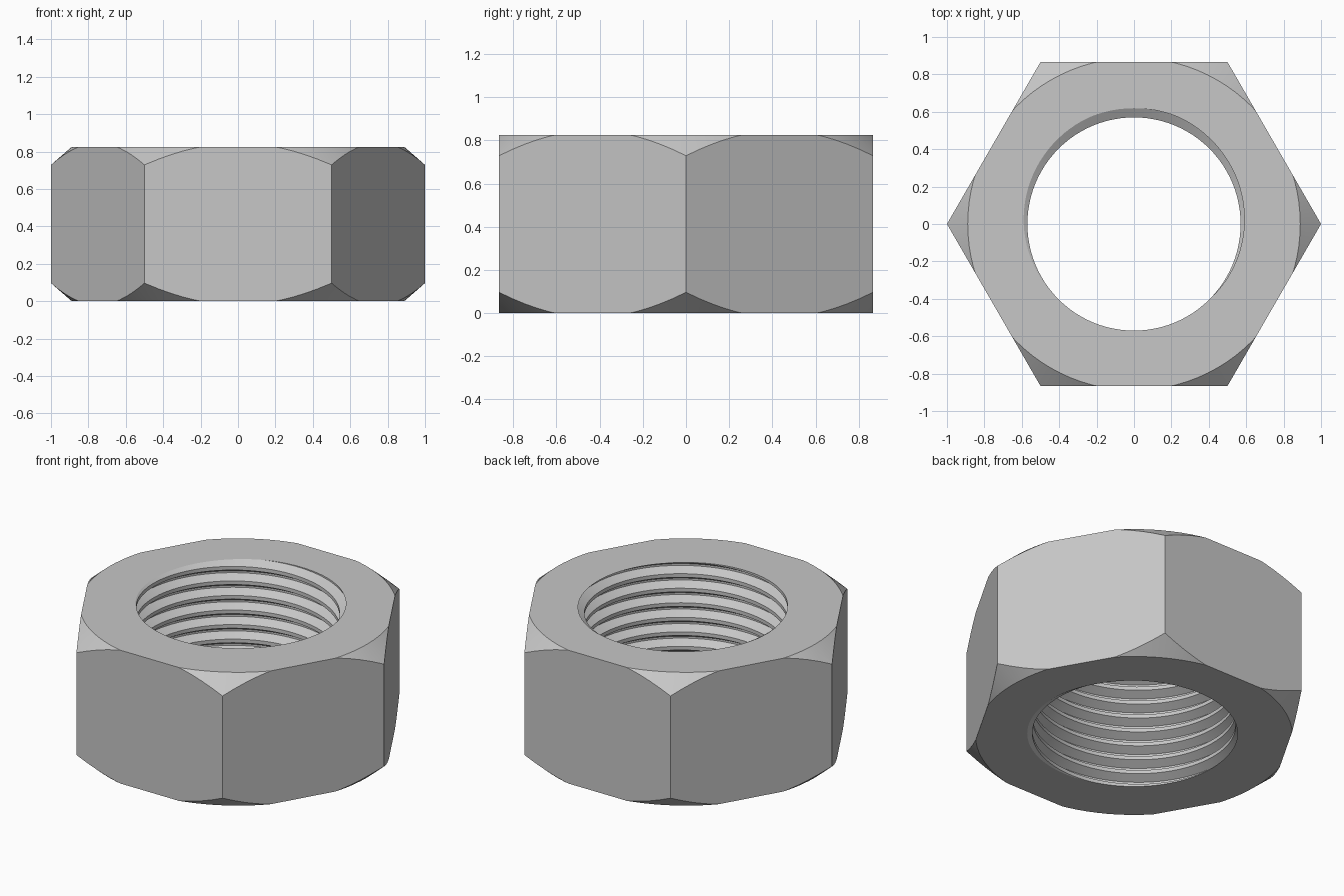
import bpy, bmesh, math

HEIGHT = 0.825
CHAMFER_R = 0.889           # radius of the flat round land on each end
BORE_R, GROOVE_R = 0.57, 0.619
PITCH = 0.09
STEPS = 96

cube = bpy.data.objects.get("Cube")
if cube:
    bpy.data.objects.remove(cube, do_unlink=True)

steel = bpy.data.materials.new("steel_grey")
steel.use_nodes = True
colour = (0.57, 0.57, 0.57, 1)
steel.diffuse_color = colour
steel.node_tree.nodes["Principled BSDF"].inputs["Base Color"].default_value = colour


def finish(bm, name):
    bmesh.ops.recalc_face_normals(bm, faces=bm.faces)
    mesh = bpy.data.meshes.new(name)
    bm.to_mesh(mesh)
    bm.free()
    mesh.materials.append(steel)
    obj = bpy.data.objects.new(name, mesh)
    bpy.context.collection.objects.link(obj)
    return obj


def skin(bm, rows, closed):
    """Join neighbouring rows of vertices with quads."""
    for a, b in zip(rows, rows[1:]):
        n = len(a)
        for i in range(n if closed else n - 1):
            j = (i + 1) % n
            bm.faces.new((a[i], a[j], b[j], b[i]))


def lathe(name, profile, sides):
    """Capped solid of revolution with its first corner on +x."""
    bm = bmesh.new()
    angles = [math.tau * i / sides for i in range(sides)]
    rows = [[bm.verts.new((r * math.cos(a), r * math.sin(a), z)) for a in angles]
            for r, z in profile]
    skin(bm, rows, True)
    bm.faces.new(rows[0])
    bm.faces.new(rows[-1])
    return finish(bm, name)


def threaded_rod(name):
    """Right-hand helical thread, trimmed and capped at both ends."""
    bm = bmesh.new()
    tooth = [(BORE_R, -6), (GROOVE_R, -1), (GROOVE_R, 1), (BORE_R, 6), (BORE_R, 10)]
    start = HEIGHT - PITCH / 4
    turns_below = math.ceil(HEIGHT / PITCH) + 3
    rows = []
    for i in range(-turns_below * STEPS, 3 * STEPS + 1):
        a = math.tau * (i % STEPS) / STEPS
        z = start + PITCH * i / STEPS
        rows.append([bm.verts.new((r * math.cos(a), r * math.sin(a), z + PITCH * k / 16))
                     for r, k in tooth])
    skin(bm, rows, False)
    bmesh.ops.remove_doubles(bm, verts=bm.verts, dist=1e-4)
    for z, up in ((HEIGHT + 0.021, 1), (-0.021, -1)):
        cut = bmesh.ops.bisect_plane(bm, geom=bm.verts[:] + bm.edges[:] + bm.faces[:],
                                     plane_co=(0, 0, z), plane_no=(0, 0, up),
                                     clear_outer=True)
        rim = [e for e in cut["geom_cut"] if isinstance(e, bmesh.types.BMEdge)]
        bmesh.ops.edgeloop_fill(bm, edges=rim)
    return finish(bm, name)


def combine(target, tool, operation):
    mod = target.modifiers.new(operation.lower(), 'BOOLEAN')
    mod.operation, mod.solver, mod.object = operation, 'EXACT', tool
    bpy.context.view_layer.objects.active = target
    bpy.ops.object.modifier_apply(modifier=mod.name)
    bpy.data.objects.remove(tool, do_unlink=True)


# Hexagonal blank
nut = lathe("hex_nut", [(1, -0.1), (1, HEIGHT + 0.1)], 6)

# Conical chamfers on both ends
rim_r, rim_z = CHAMFER_R + 0.175, 0.152
combine(nut, lathe("chamfer_form", [(CHAMFER_R, 0), (rim_r, rim_z),
                                    (rim_r, HEIGHT - rim_z), (CHAMFER_R, HEIGHT)], STEPS),
        'INTERSECT')

# Threaded bore
combine(nut, threaded_rod("thread_form"), 'DIFFERENCE')

bpy.ops.object.select_all(action='DESELECT')
nut.select_set(True)
bpy.context.view_layer.objects.active = nut
bpy.ops.object.shade_smooth_by_angle(angle=math.radians(22))
